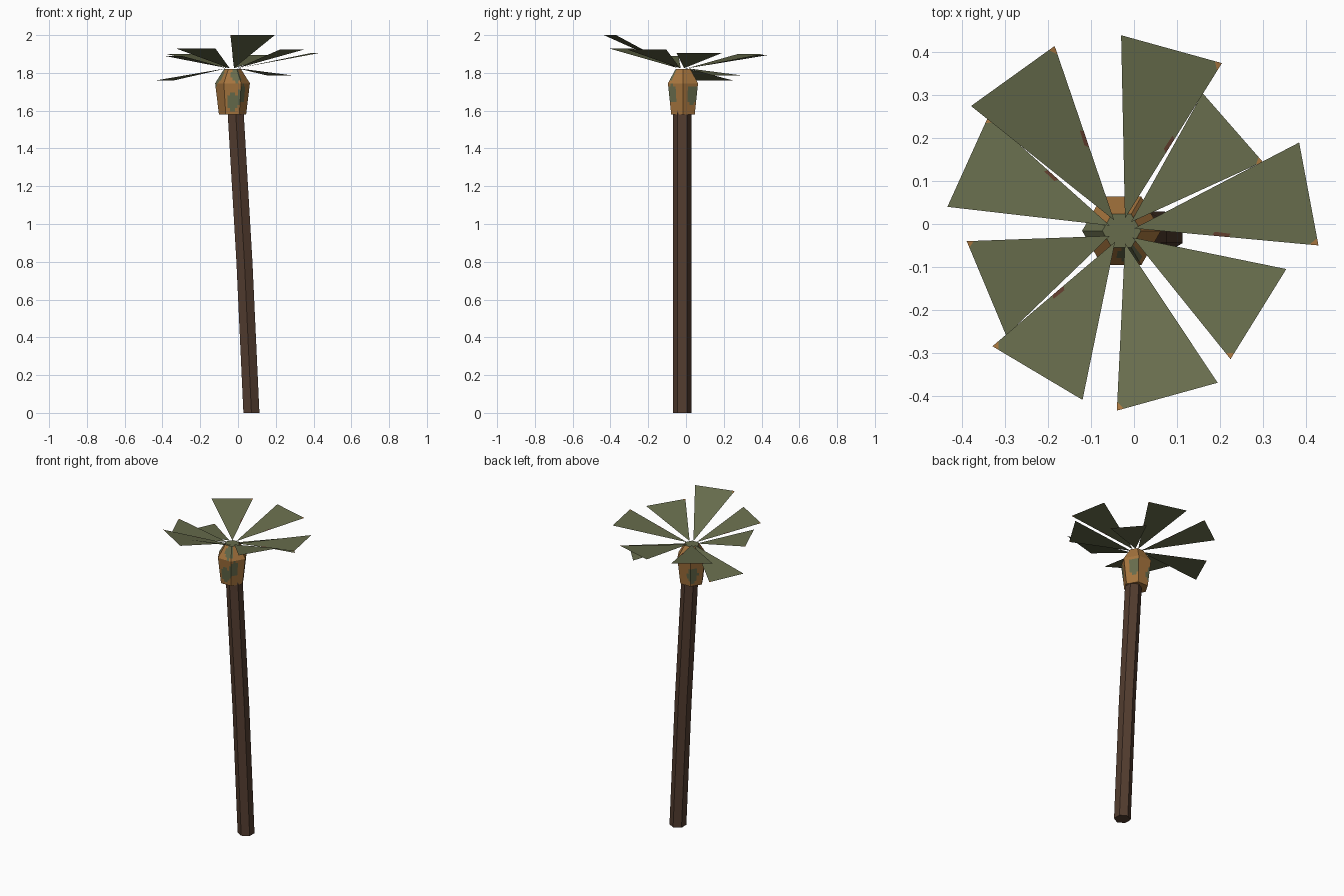
import bpy, math
from mathutils import Vector

if "Cube" in bpy.data.objects:
    bpy.data.objects.remove(bpy.data.objects["Cube"])


def mat(name, r, g, b):
    m = bpy.data.materials.new(name)
    lin = [((c / 255 + 0.055) / 1.055) ** 2.4 for c in (r, g, b)]
    m.diffuse_color = (*lin, 1)
    m.use_nodes = True
    m.node_tree.nodes["Principled BSDF"].inputs["Base Color"].default_value = m.diffuse_color
    return m


GREEN = mat("olive green", 103, 108, 76)
BARK = mat("dark bark", 82, 60, 47)
OCHRE = mat("ochre", 166, 117, 62)
SPOT = mat("rust brown", 98, 62, 46)


def make(name, verts, faces, mats, idx):
    me = bpy.data.meshes.new(name)
    me.from_pydata([tuple(v) for v in verts], [], faces)
    for m in mats:
        me.materials.append(m)
    for p, i in zip(me.polygons, idx):
        p.material_index = i
    ob = bpy.data.objects.new(name, me)
    bpy.context.collection.objects.link(ob)
    return ob


def loft(rings):
    """Join equal rings of points into a closed solid."""
    n = len(rings[0])
    verts = [v for r in rings for v in r]
    faces = [tuple(reversed(range(n)))]
    for k in range(len(rings) - 1):
        for i in range(n):
            j = (i + 1) % n
            faces.append((k * n + i, k * n + j, (k + 1) * n + j, (k + 1) * n + i))
    faces.append(tuple(range((len(rings) - 1) * n, len(rings) * n)))
    return verts, faces


def hexagon(cx, cy, z, r, turn, cols=1):
    """Six-sided ring, each side split into cols pieces."""
    c = [Vector((cx + r * math.cos(math.radians(60 * i + turn)),
                 cy + r * math.sin(math.radians(60 * i + turn)), z)) for i in range(6)]
    return [c[i].lerp(c[(i + 1) % 6], k / cols) for i in range(6) for k in range(cols)]


# Leaning trunk
v, f = loft([hexagon(x, -0.02, z, 0.049, 30)
             for x, z in ((0.071, 0), (0.034, 0.8), (-0.013, 1.6))])
make("trunk", v, f, [BARK], [0] * len(f))

# Crown block with green patches
CX, CY = -0.029, -0.016
profile = [(1.58, 0.072), (1.745, 0.092), (1.82, 0.045)]
rings = []
for (z0, r0), (z1, r1), steps in ((*profile[:2], 10), (*profile[1:], 5)):
    for s in range(steps):
        t = s / steps
        rings.append(hexagon(CX, CY, z0 + (z1 - z0) * t, r0 + (r1 - r0) * t, 0, 6))
rings.append(hexagon(CX, CY, 1.82, 0.045, 0, 6))
v, f = loft(rings)
# patch: angle, height, half angle, half height
patches = [(-88, 1.645, 26, 0.045), (-75, 1.79, 24, 0.04), (-48, 1.69, 18, 0.05),
           (40, 1.68, 24, 0.055), (130, 1.65, 26, 0.05), (180, 1.78, 28, 0.045)]


def patch_index(face):
    c = sum((v[i] for i in face), Vector()) / len(face)
    if c.z > 1.819:
        return 1
    if c.z < 1.581:
        return 0
    a = math.degrees(math.atan2(c.y - CY, c.x - CX))
    for pa, pz, ha, hz in patches:
        d = (a - pa + 180) % 360 - 180
        if (d / ha) ** 2 + ((c.z - pz) / hz) ** 2 < 1:
            return 1
    return 0


make("crown_block", v, f, [OCHRE, GREEN], [patch_index(p) for p in f])

# Fronds: two outer corners, height, whether a rust spot shows
fronds = [((-0.03, 0.44), (0.205, 0.375), 1.895, 1),
          ((-0.38, 0.275), (-0.185, 0.415), 1.90, 1),
          ((-0.435, 0.04), (-0.34, 0.25), 1.76, 1),
          ((-0.298, -0.26), (-0.39, -0.04), 1.89, 0),
          ((-0.12, -0.41), (-0.33, -0.285), 1.93, 1),
          ((0.195, -0.37), (-0.04, -0.435), 2.0, 0),
          ((0.355, -0.105), (0.225, -0.315), 1.925, 0),
          ((0.385, 0.19), (0.43, -0.05), 1.905, 1),
          ((0.16, 0.305), (0.30, 0.145), 1.785, 0)]
for n, (a, b, z, spot) in enumerate(fronds):
    A, B = Vector((*a, z)), Vector((*b, z))
    mid = (A + B) / 2
    out = Vector((mid.x - CX, mid.y - CY, 0)).normalized()
    root = Vector((CX, CY, 1.825)) + out * 0.03
    c1, c2 = B.lerp(root, 0.05), B.lerp(A, 0.07)
    p, q = root.lerp(B, 0.42), root.lerp(B, 0.51)
    r1, r2 = p.lerp(A, 0.04), q.lerp(A, 0.035)
    if spot:
        verts = [root, p, r1, r2, q, c1, c2, A, B]
        faces = [tuple(range(8)), (5, 8, 6), (1, 4, 3, 2)]
    else:
        verts = [root, c1, c2, A, B]
        faces = [(0, 1, 2, 3), (1, 4, 2)]
    make(f"frond_{n + 1}", verts, faces, [GREEN, OCHRE, SPOT], [0, 1, 2])
